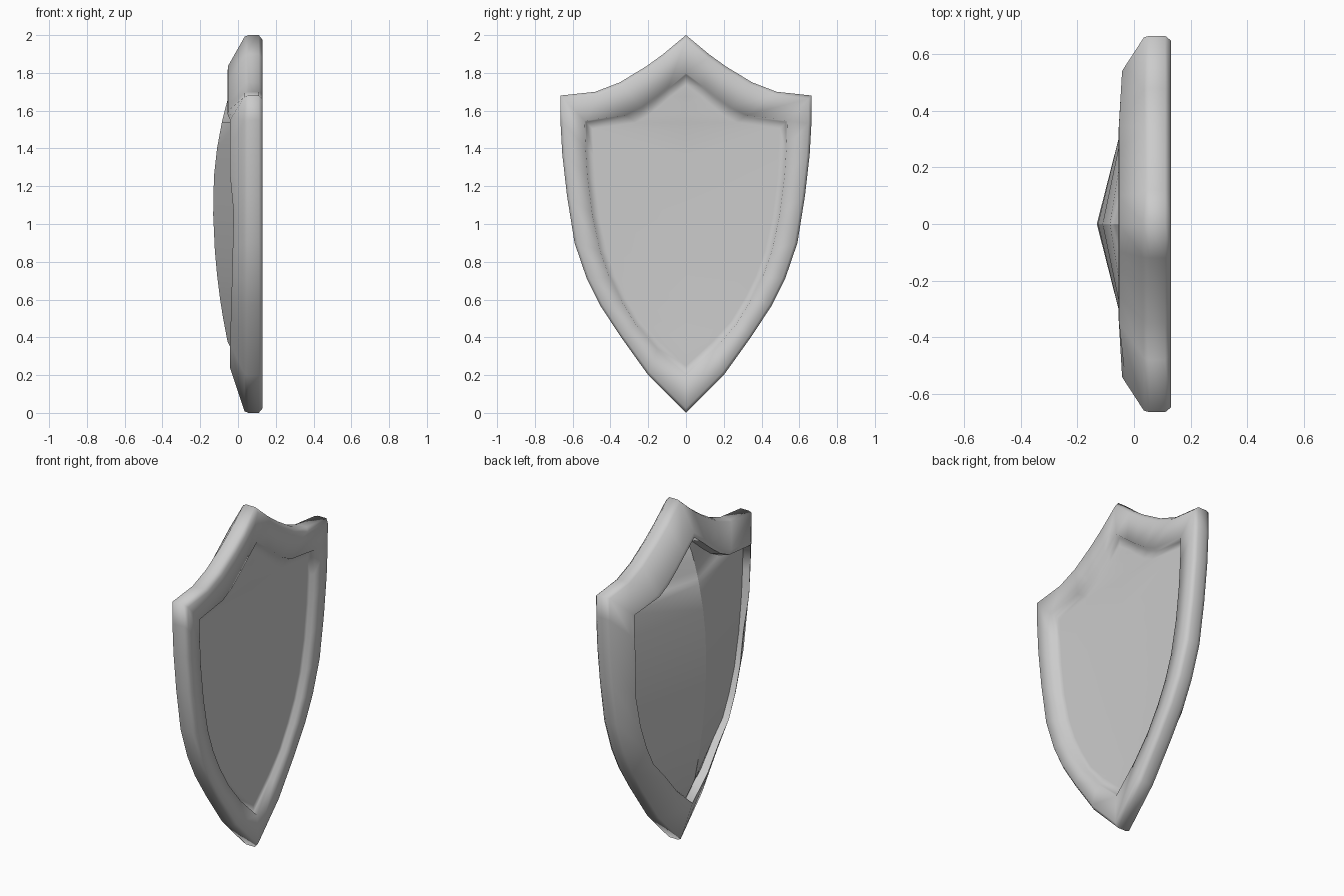
import bpy
import bmesh

cube = bpy.data.objects.get("Cube")
if cube:
    bpy.data.objects.remove(cube, do_unlink=True)

# Single metal colour
metal = bpy.data.materials.new("grey_metal")
metal.use_nodes = True
grey = (0.6, 0.6, 0.6, 1)
metal.diffuse_color = grey
metal.node_tree.nodes["Principled BSDF"].inputs["Base Color"].default_value = grey

# Half outlines (y, z) from the top point round to the bottom tip
outer = [(0, 2), (.12, 1.9), (.21, 1.835), (.35, 1.75), (.48, 1.7), (.665, 1.68),
         (.665, 1.55), (.655, 1.37), (.63, 1.15), (.59, .9), (.525, .71),
         (.455, .57), (.35, .41), (.2, .2), (0, 0)]
inner = [(0, 1.79), (.09, 1.72), (.15, 1.67), (.23, 1.61), (.31, 1.57), (.53, 1.54),
         (.525, 1.4), (.515, 1.25), (.49, 1.05), (.45, .86), (.4, .72),
         (.34, .6), (.26, .47), (.15, .34), (0, .2)]
# The ridged side has a wider rim at the bottom tip
inner_back = inner[:-3] + [(.25, .51), (.14, .38), (0, .26)]
last = len(outer) - 1


def full(half):
    """Complete a half outline by mirroring it."""
    return half + [(-y, z) for y, z in half[-2:0:-1]]


def ridge(z):
    """Depth of the bulging centre line at height z."""
    reach = .52 if z > 1.12 else .72
    return -.132 + .072 * ((z - 1.12) / reach) ** 2


def hollow(z):
    """Depth of the shallow dish's centre line at height z."""
    return .1 + .15 * ridge(z)


def rim_depth(x, top_x, z):
    """Raise the rim along the top and lower it along the flanks."""
    if z > 1.69:
        return top_x
    if x < -.01 and .3 < z < 1.2:
        return x * (1 - .45 * (z - .2) / .95)
    return x


bm = bmesh.new()

# Rim: cross-section of (inner outline, fraction inward, depth, depth at top)
section = [(inner, 1.25, .1, .1), (inner, 1, .1, .1), (inner, .95, .125, .125),
           (inner, .12, .13, .13), (inner, 0, .11, .11), (inner, 0, .055, .055),
           (inner, .04, .035, .035), (inner_back, .78, -.03, -.053),
           (inner_back, .92, -.042, -.055), (inner_back, 1, 0, 0)]
rings = []
for shape, t, x, top_x in section:
    rings.append([bm.verts.new((rim_depth(x, top_x, oz), oy + (iy - oy) * t, oz + (iz - oz) * t))
                  for (oy, oz), (iy, iz) in zip(full(outer), full(shape))])
for a, b in zip(rings, rings[1:]):
    for i in range(len(a)):
        j = (i + 1) % len(a)
        bm.faces.new((a[i], a[j], b[j], b[i]))


# Panels: rows of quads from both sides of a ring to a centre line
def fill_panel(ring, depth):
    spine = [bm.verts.new((depth(v.co.z), 0, v.co.z)) for v in ring[1:last]]
    spine = [ring[0]] + spine + [ring[last]]
    for side in (1, -1):
        for i in range(last):
            corners = (ring[side * i], ring[side * (i + 1)], spine[i + 1], spine[i])
            bm.faces.new(list(dict.fromkeys(corners)))
    return spine


fill_panel(rings[0], hollow)
centre = fill_panel(rings[-1], ridge)

# Smooth surfaces with crisp edges on the ridge and the raised lip
bmesh.ops.recalc_face_normals(bm, faces=bm.faces)
for face in bm.faces:
    face.smooth = True
for a, b in zip(centre, centre[1:]):
    bm.edges.get((a, b)).smooth = False
for ring in rings[-2:]:
    for i, v in enumerate(ring):
        bm.edges.get((v, ring[i - 1])).smooth = False

mesh = bpy.data.meshes.new("shield")
bm.to_mesh(mesh)
bm.free()
mesh.materials.append(metal)
bpy.context.collection.objects.link(bpy.data.objects.new("shield", mesh))
